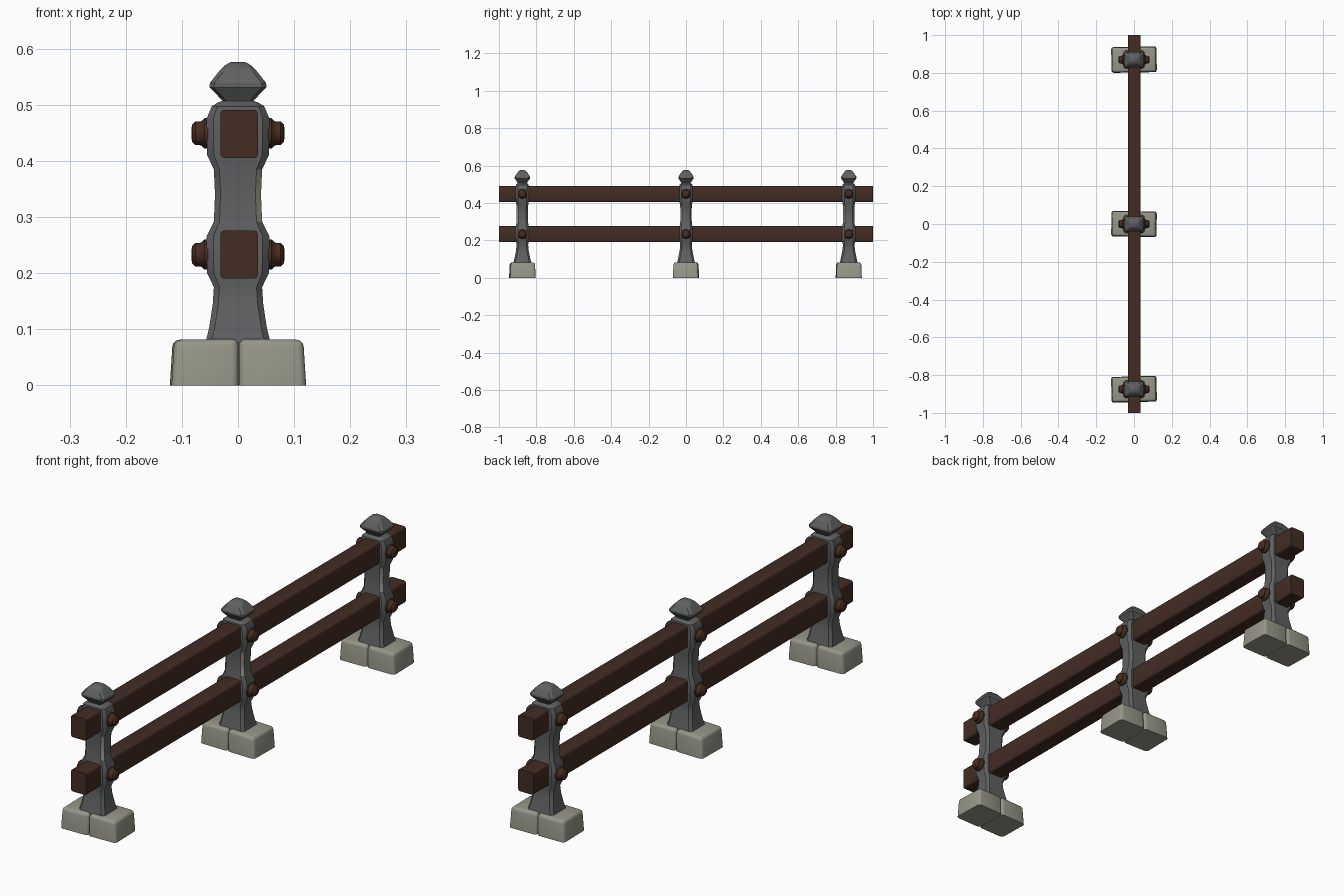
import bpy, bmesh, math
from mathutils import Matrix, Vector

if "Cube" in bpy.data.objects:
    bpy.data.objects.remove(bpy.data.objects["Cube"])


def material(name, col):
    m = bpy.data.materials.new(name)
    m.diffuse_color = (*col, 1)
    m.use_nodes = True
    m.node_tree.nodes["Principled BSDF"].inputs["Base Color"].default_value = m.diffuse_color
    return m


IRON = material("grey post", (0.115, 0.118, 0.12))
WOOD = material("dark brown wood", (0.055, 0.025, 0.017))
RUST = material("rusty bolt", (0.062, 0.025, 0.015))
STONE = material("pale stone", (0.31, 0.305, 0.25))


def finish(bm, name, mats, angle=35):
    bmesh.ops.recalc_face_normals(bm, faces=bm.faces)
    me = bpy.data.meshes.new(name)
    bm.to_mesh(me)
    bm.free()
    ob = bpy.data.objects.new(name, me)
    bpy.context.collection.objects.link(ob)
    for m in mats:
        me.materials.append(m)
    bpy.ops.object.select_all(action='DESELECT')
    ob.select_set(True)
    bpy.context.view_layer.objects.active = ob
    bpy.ops.object.shade_smooth_by_angle(angle=math.radians(angle))
    return ob


def loft(bm, rings):
    """Skin a list of equal-length point rings and cap both ends."""
    vs = [[bm.verts.new(p) for p in r] for r in rings]
    n = len(vs[0])
    for a, b in zip(vs, vs[1:]):
        for i in range(n):
            bm.faces.new((a[i], a[(i + 1) % n], b[(i + 1) % n], b[i]))
    bm.faces.new(vs[0][::-1])
    bm.faces.new(vs[-1])


def octagon(hx, hy, c, z):
    """Rectangle with chamfered corners."""
    return [Vector(p) for p in (
        (hx, -hy + c, z), (hx, hy - c, z), (hx - c, hy, z), (-hx + c, hy, z),
        (-hx, hy - c, z), (-hx, -hy + c, z), (-hx + c, -hy, z), (hx - c, -hy, z))]


# half width x, half width y, chamfer, height
POST = [(0.058, 0.049, 0.010, 0.075), (0.051, 0.042, 0.010, 0.105),
        (0.045, 0.034, 0.010, 0.145), (0.043, 0.031, 0.010, 0.175),
        (0.055, 0.035, 0.012, 0.200), (0.056, 0.036, 0.012, 0.265),
        (0.043, 0.031, 0.010, 0.292), (0.041, 0.030, 0.010, 0.340),
        (0.043, 0.031, 0.010, 0.385), (0.055, 0.035, 0.012, 0.410),
        (0.056, 0.036, 0.012, 0.475), (0.047, 0.034, 0.010, 0.497),
        (0.036, 0.028, 0.009, 0.504), (0.024, 0.022, 0.008, 0.508)]
CAP = [(0.024, 0.022, 0.006, 0.503), (0.036, 0.030, 0.007, 0.516),
       (0.051, 0.041, 0.008, 0.531), (0.050, 0.041, 0.008, 0.539),
       (0.036, 0.030, 0.008, 0.557), (0.024, 0.020, 0.008, 0.570),
       (0.013, 0.011, 0.005, 0.576)]
# bolt radius and distance from the post centre
BOLT = [(0.026, 0.044), (0.027, 0.050), (0.027, 0.060), (0.022, 0.065),
        (0.021, 0.068), (0.021, 0.076), (0.015, 0.082), (0.006, 0.083)]

for k, y in enumerate((-0.875, 0.0, 0.87)):
    place = Matrix.Translation((0, y, 0))

    # post, with one worn corner strip in the middle
    bm = bmesh.new()
    loft(bm, [octagon(*r) for r in POST])
    bm.normal_update()
    for f in bm.faces:
        c, n = f.calc_center_median(), f.normal
        if n.x > 0.5 and n.y < -0.5 and 0.3 < c.z < 0.38:
            f.material_index = 1
    bm.transform(place)
    finish(bm, f"post_{k}", [IRON, STONE])

    # pointed cap
    bm = bmesh.new()
    loft(bm, [octagon(*r) for r in CAP])
    bm.transform(place)
    finish(bm, f"post_cap_{k}", [IRON], 30)

    # foot made of two rounded stones
    bm = bmesh.new()
    for s in (-1, 1):
        part = bmesh.ops.create_cube(bm, size=1)['verts']
        for v in part:
            top = v.co.z > 0
            outer = v.co.x * s > 0
            v.co = Vector((s * ((0.115 if top else 0.120) if outer else 0.0005),
                           math.copysign(0.065 if top else 0.068, v.co.y),
                           (0.081 if outer else 0.083) if top else 0))
        edges = {e for v in part for e in v.link_edges
                 if max(p.co.z for p in e.verts) > 0.01}
        bmesh.ops.bevel(bm, geom=list(edges), offset=0.012, segments=3,
                        profile=0.5, affect='EDGES')
    bm.transform(place @ Matrix.Rotation(math.radians((1.5, -1, 1)[k]), 4, 'Z'))
    finish(bm, f"foot_stones_{k}", [STONE], 50)

    # bolt heads on both sides
    bm = bmesh.new()
    for s in (-1, 1):
        for z in (0.233, 0.449):
            loft(bm, [[Vector((s * d, y + r * math.cos(a), z + r * math.sin(a)))
                       for a in (math.tau * (i + 0.5) / 10 for i in range(10))]
                      for r, d in BOLT])
    finish(bm, f"bolts_{k}", [RUST], 40)

# rails running through the posts
for name, z in (("lower_rail", 0.233), ("upper_rail", 0.448)):
    bm = bmesh.new()
    bmesh.ops.create_cube(bm, size=1)
    bm.transform(Matrix.Translation((0.002, 0, z)) @ Matrix.Diagonal((0.067, 2, 0.086, 1)))
    long_edges = [e for e in bm.edges if abs(e.verts[0].co.y - e.verts[1].co.y) > 1]
    bmesh.ops.bevel(bm, geom=long_edges, offset=0.007, segments=2,
                    profile=0.5, affect='EDGES')
    finish(bm, name, [WOOD], 50)
